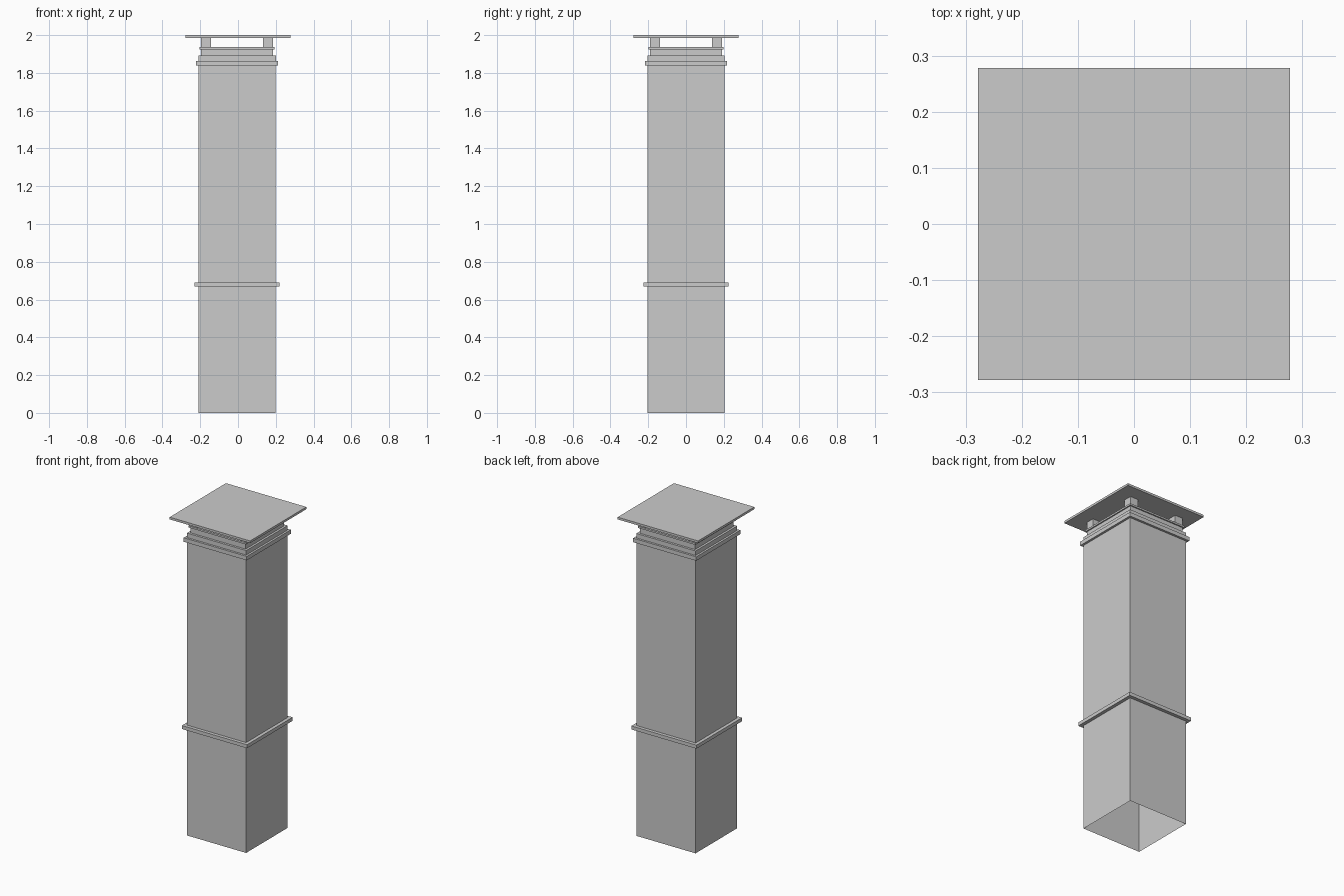
import bpy, bmesh

if "Cube" in bpy.data.objects:
    bpy.data.objects.remove(bpy.data.objects["Cube"])

CX = -0.005  # the shaft sits slightly left of the cap


def make_object(name, bm):
    bmesh.ops.recalc_face_normals(bm, faces=bm.faces)
    mesh = bpy.data.meshes.new(name)
    bm.to_mesh(mesh)
    bm.free()
    obj = bpy.data.objects.new(name, mesh)
    bpy.context.collection.objects.link(obj)
    return obj


def box(name, x0, x1, y0, y1, z0, z1):
    bm = bmesh.new()
    bmesh.ops.create_cube(bm, size=1)
    for v in bm.verts:
        v.co = ((x0 + x1) / 2 + v.co.x * (x1 - x0),
                (y0 + y1) / 2 + v.co.y * (y1 - y0),
                (z0 + z1) / 2 + v.co.z * (z1 - z0))
    return make_object(name, bm)


# Chimney shaft: square profile of (half width, height), open at the bottom
profile = [
    (0.204, 0), (0.204, 0.668), (0.225, 0.668), (0.225, 0.69), (0.204, 0.69),   # lower band
    (0.204, 1.838), (0.218, 1.838), (0.218, 1.863), (0.205, 1.863),             # upper band
    (0.205, 1.891), (0.191, 1.891), (0.191, 1.925),                             # crown steps
    (0.199, 1.925), (0.199, 1.936),                                             # rim
]
bm = bmesh.new()
rings = [[bm.verts.new((CX + sx * h, sy * h, z))
          for sx, sy in ((-1, -1), (1, -1), (1, 1), (-1, 1))] for h, z in profile]
for a, b in zip(rings, rings[1:]):
    for i in range(4):
        j = (i + 1) % 4
        bm.faces.new((a[i], a[j], b[j], b[i]))
bm.faces.new(rings[-1])
make_object("chimney_shaft", bm)

# Four corner posts carrying the cap
for sx in (-1, 1):
    for sy in (-1, 1):
        xs = sorted((CX + sx * 0.137, CX + sx * 0.191))
        ys = sorted((sy * 0.137, sy * 0.191))
        box("cap_post", *xs, *ys, 1.936, 1.986)

# Flat rain cap
box("rain_cap", -0.278, 0.278, -0.278, 0.278, 1.986, 2.0)
